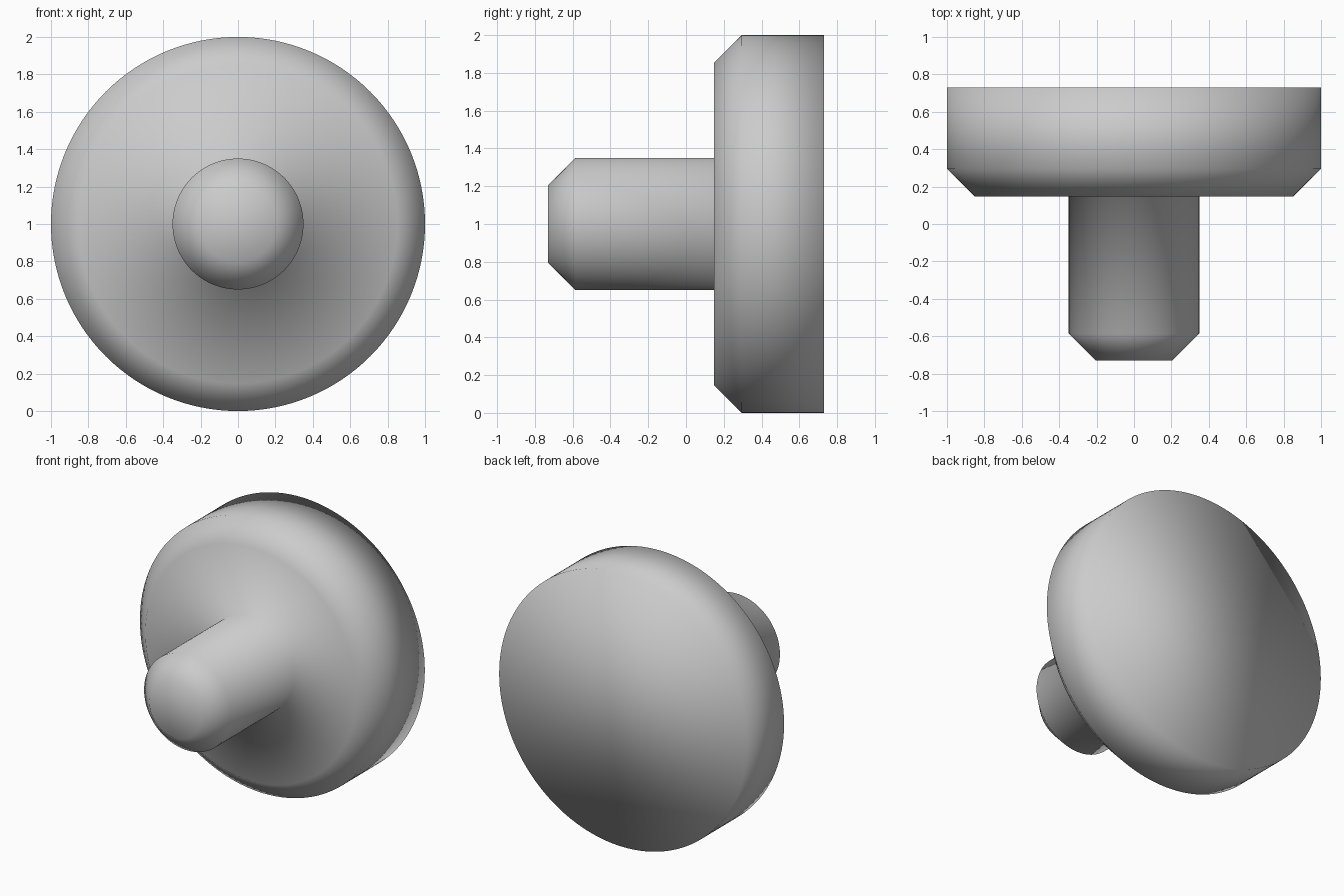
import bpy, bmesh
from math import cos, sin, tau

if "Cube" in bpy.data.objects:
    bpy.data.objects.remove(bpy.data.objects["Cube"])

SEGMENTS = 128

# Profile as (y, radius): chamfered stem tip, stem, chamfered disc head
PROFILE = [(-0.73, 0.205), (-0.585, 0.35), (0.148, 0.35),
           (0.148, 0.853), (0.295, 1.0), (0.73, 1.0)]


def lathe_y(name, profile, centre_z):
    """Turn a profile around a horizontal axis along y, with flat end caps."""
    bm = bmesh.new()
    rings = [[bm.verts.new((r * cos(tau * i / SEGMENTS), y,
                            centre_z + r * sin(tau * i / SEGMENTS)))
              for i in range(SEGMENTS)] for y, r in profile]
    for a, b in zip(rings, rings[1:]):
        for i in range(SEGMENTS):
            j = (i + 1) % SEGMENTS
            bm.faces.new((a[i], a[j], b[j], b[i]))
    bm.faces.new(rings[0])
    bm.faces.new(rings[-1])
    bmesh.ops.recalc_face_normals(bm, faces=bm.faces)
    for f in bm.faces:
        f.smooth = True
    mesh = bpy.data.meshes.new(name)
    bm.to_mesh(mesh)
    bm.free()
    obj = bpy.data.objects.new(name, mesh)
    bpy.context.collection.objects.link(obj)
    return obj


# Round knob with its stem pointing forward
lathe_y("knob_with_stem", PROFILE, 1.0)
